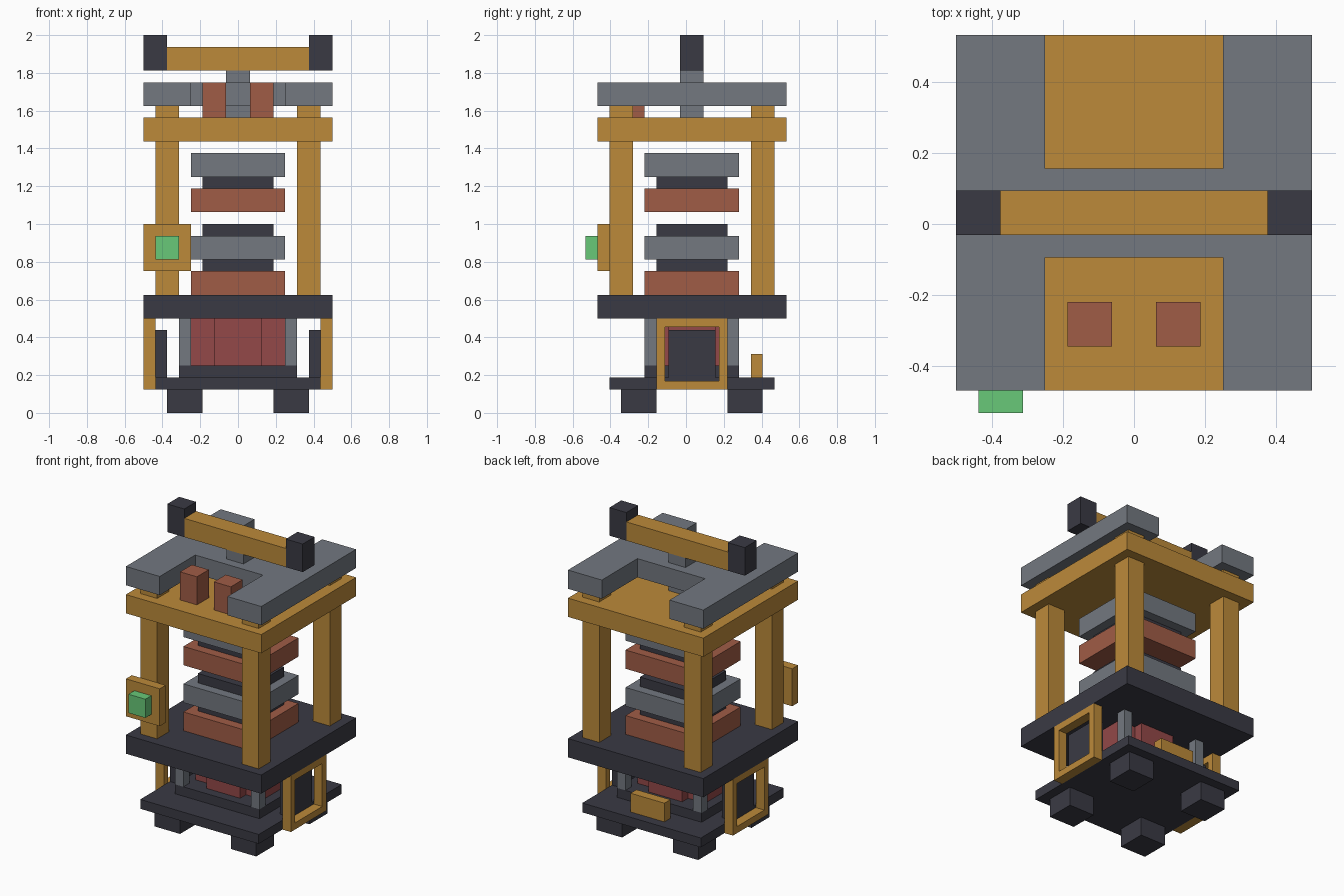
import bpy
import bmesh
from mathutils import Vector

U = 1 / 16        # block grid step
Y0 = U / 2        # body centre along y

cube = bpy.data.objects.get("Cube")
if cube:
    bpy.data.objects.remove(cube, do_unlink=True)


def material(name, hex_colour):
    srgb = [int(hex_colour[i:i + 2], 16) / 255 for i in (0, 2, 4)]
    rgba = [((c + 0.055) / 1.055) ** 2.4 for c in srgb] + [1]
    mat = bpy.data.materials.new(name)
    mat.use_nodes = True
    mat.diffuse_color = rgba
    node = next(n for n in mat.node_tree.nodes if n.type == 'BSDF_PRINCIPLED')
    node.inputs["Base Color"].default_value = rgba
    return mat


BRASS = material("brass", "BC8A3A")
STEEL = material("steel_grey", "737880")
DARK = material("dark_iron", "3A3A44")
COPPER = material("copper", "A05C46")
RED = material("deep_red", "934848")
GREEN = material("button_green", "68C878")


def finish(name, bm, mat, centre):
    """Turn a bmesh in grid steps into an object placed at centre."""
    bmesh.ops.recalc_face_normals(bm, faces=bm.faces)
    bmesh.ops.scale(bm, vec=(U, U, U), verts=bm.verts)
    mesh = bpy.data.meshes.new(name)
    bm.to_mesh(mesh)
    bm.free()
    mesh.materials.append(mat)
    obj = bpy.data.objects.new(name, mesh)
    obj.location = Vector(centre) * U + Vector((0, Y0, 0))
    bpy.context.collection.objects.link(obj)
    return obj


def box_mesh(size):
    bm = bmesh.new()
    bmesh.ops.create_cube(bm, size=1)
    bmesh.ops.scale(bm, vec=size, verts=bm.verts)
    return bm


def box(name, mat, x, y, z):
    """Box from (low, high) ranges in grid steps."""
    spans = (x, y, z)
    size = [abs(b - a) for a, b in spans]
    return finish(name, box_mesh(size), mat, [(a + b) / 2 for a, b in spans])


def slab(name, mat, half, z):
    return box(name, mat, (-half, half), (-half, half), z)


def prism(name, mat, outline, z):
    """Extrude a flat outline between two heights."""
    bm = bmesh.new()
    face = bm.faces.new([bm.verts.new((x, y, 0)) for x, y in outline])
    grown = bmesh.ops.extrude_face_region(bm, geom=[face])["geom"]
    top = [v for v in grown if isinstance(v, bmesh.types.BMVert)]
    bmesh.ops.translate(bm, vec=(0, 0, z[1] - z[0]), verts=top)
    return finish(name, bm, mat, (0, 0, z[0]))


def window_frame(name, mat, x):
    """Square frame with a through opening along x."""
    bm = box_mesh((1, 6, 6))
    bm.normal_update()
    sides = [f for f in bm.faces if abs(f.normal.x) > 0.9]
    bmesh.ops.inset_individual(bm, faces=sides, thickness=1)
    rim = [e for f in sides for e in f.edges]
    bmesh.ops.delete(bm, geom=sides, context='FACES_ONLY')
    bmesh.ops.bridge_loops(bm, edges=rim)
    return finish(name, bm, mat, (x, 0, 5))


def mirrored_range(sign, low, high):
    return tuple(sorted((sign * low, sign * high)))


# Base
slab("base_plate", DARK, 7, (2, 3))
box("base_step", DARK, (-5, 5), (-4, 4), (3, 4))
slab("deck_plate", DARK, 8, (8, 10))
box("back_box", BRASS, (-2, 2), (5, 6), (3, 5))

# Blocky round core below the deck, drawn as a cross
prism("core", RED, [(-4, -2), (-2, -2), (-2, -3), (2, -3), (2, -2), (4, -2),
                    (4, 2), (2, 2), (2, 3), (-2, 3), (-2, 2), (-4, 2)], (4, 8))

# Feet, short struts and tall columns at each corner
for side, sx in (("right", -1), ("left", 1)):
    for end, sy in (("front", -1), ("back", 1)):
        tag = f"{end}_{side}"
        box(f"{tag}_foot", DARK, mirrored_range(sx, 3, 6),
            mirrored_range(sy, 3, 6), (0, 2))
        box(f"{tag}_strut", STEEL, mirrored_range(sx, 4, 5),
            mirrored_range(sy, 3, 4), (4, 8))
        box(f"{tag}_column", BRASS, mirrored_range(sx, 5, 7),
            mirrored_range(sy, 5, 7), (10, 26))

    # Side windows, top prongs and handle grips
    window_frame(f"{side}_window_frame", BRASS, sx * 7.5)
    box(f"{side}_window_panel", DARK, mirrored_range(sx, 6, 7), (-2, 2), (3, 7))
    box(f"{side}_prong", COPPER, mirrored_range(sx, 1, 3), (-6, -4), (25, 28))
    box(f"{side}_handle_grip", DARK, mirrored_range(sx, 6, 8), (-1, 1), (29, 32))

# Central stack of wide plates and narrow spacers
layers = [("lower_copper_plate", COPPER, 4, 10, 12),
          ("lower_spacer", DARK, 3, 12, 13),
          ("lower_steel_plate", STEEL, 4, 13, 15),
          ("lower_cap", DARK, 3, 15, 16),
          ("upper_copper_plate", COPPER, 4, 17, 19),
          ("upper_spacer", DARK, 3, 19, 20),
          ("upper_steel_plate", STEEL, 4, 20, 22)]
for name, mat, half, low, high in layers:
    slab(name, mat, half, (low, high))

# Control button on the front column
box("button_panel", BRASS, (-8, -4), (-8, -7), (12, 16))
box("button", GREEN, (-7, -5), (-9, -8), (13, 15))

# Roof, notched top plate and carrying handle
slab("roof_plate", BRASS, 8, (23, 25))
prism("top_plate", STEEL, [(-8, -8), (-4, -8), (-4, -2), (4, -2), (4, -8), (8, -8),
                           (8, 8), (4, 8), (4, 2), (-4, 2), (-4, 8), (-8, 8)], (26, 28))
box("handle_neck", STEEL, (-1, 1), (-1, 1), (25, 29))
box("handle_bar", BRASS, (-6, 6), (-1, 1), (29, 31))
